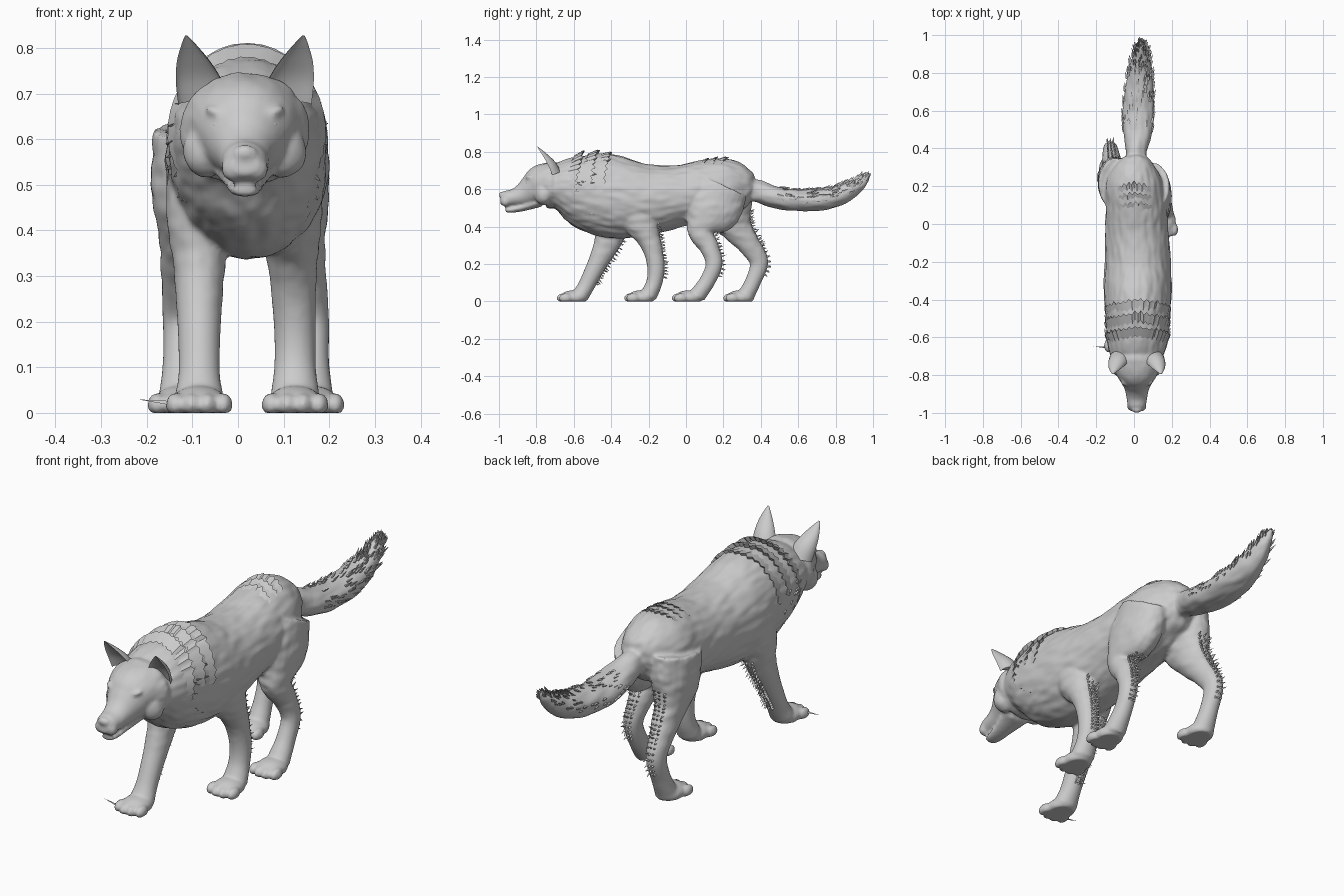
import bpy, bmesh, math, random
from mathutils import Vector, Matrix, noise

random.seed(4)
if "Cube" in bpy.data.objects:
    bpy.data.objects.remove(bpy.data.objects["Cube"], do_unlink=True)

fur = bpy.data.materials.new("grey_fur")
fur.use_nodes = True
GREY = (0.6, 0.6, 0.6, 1)
fur.diffuse_color = GREY
fur.node_tree.nodes["Principled BSDF"].inputs["Base Color"].default_value = GREY
X = Vector((1, 0, 0))
CX = 0.015  # centre line of the head


def finish(bm, name, angle=50):
    bmesh.ops.recalc_face_normals(bm, faces=bm.faces)
    mesh = bpy.data.meshes.new(name)
    bm.to_mesh(mesh)
    bm.free()
    mesh.materials.append(fur)
    obj = bpy.data.objects.new(name, mesh)
    bpy.context.collection.objects.link(obj)
    smooth(obj, angle)
    return obj


def smooth(obj, angle):
    bpy.ops.object.select_all(action="DESELECT")
    obj.select_set(True)
    bpy.context.view_layer.objects.active = obj
    bpy.ops.object.shade_smooth_by_angle(angle=math.radians(angle))


def sections(keys, steps=6):
    """Smooth (x, y, z, half width, half depth) keys; return centre, depth axis, w, d."""
    k = [Vector(v) for v in keys]
    k = [k[0] * 2 - k[1]] + k + [k[-1] * 2 - k[-2]]
    pts = []
    for a, b, c, d in zip(k, k[1:], k[2:], k[3:]):
        for i in range(steps):
            t = i / steps
            pts.append(0.5 * (2 * b + (c - a) * t + (2 * a - 5 * b + 4 * c - d) * t ** 2
                              + (3 * b - a - 3 * c + d) * t ** 3))
    pts.append(k[-2])
    out = []
    for i, p in enumerate(pts):
        step = pts[min(i + 1, len(pts) - 1)] - pts[max(i - 1, 0)]
        axis = Vector((0, step[1], step[2])).normalized().cross(X)
        out.append((Vector(p[:3]), axis, max(p[3], 0.002), max(p[4], 0.002)))
    return out


def loft(bm, secs, sides=24, cup=None):
    rings = []
    for c, axis, w, d in secs:
        ring = []
        for j in range(sides):
            a = math.tau * j / sides
            s = math.sin(a)
            if cup and s < 0:
                s = -s * cup
            p = c + X * w * math.cos(a) + axis * d * s
            p.z = max(p.z, 0)
            ring.append(bm.verts.new(p))
        rings.append(ring)
    for r, q in zip(rings, rings[1:]):
        for j in range(sides):
            n = (j + 1) % sides
            bm.faces.new((r[j], r[n], q[n], q[j]))
    bm.faces.new(rings[0])
    bm.faces.new(rings[-1])


def blob(bm, centre, size, tilt=0):
    m = Matrix.Translation(centre) @ Matrix.Rotation(tilt, 4, "Y") @ Matrix.Diagonal((*size, 1))
    made = bmesh.ops.create_uvsphere(bm, u_segments=20, v_segments=12, radius=1, matrix=m)
    for v in made["verts"]:
        v.co.z = max(v.co.z, 0)


def spike(bm, base, direction, length, radius):
    d = direction.normalized()
    u = d.orthogonal().normalized()
    v = d.cross(u)
    foot = [bm.verts.new(base + radius * (u * math.cos(a) + v * math.sin(a)))
            for a in (0, math.tau / 3, math.tau * 2 / 3)]
    tip = bm.verts.new(base + d * length)
    for i in range(3):
        bm.faces.new((foot[i], foot[(i + 1) % 3], tip))
    bm.faces.new(foot)


# Torso, head, jaw and tail profiles
torso = sections([
    (.01, .36, .60, .05, .06), (0, .32, .605, .10, .11), (0, .22, .61, .15, .155),
    (.01, .1, .59, .16, .165), (.015, -.03, .565, .168, .165), (.02, -.2, .545, .175, .19),
    (.02, -.33, .55, .18, .215), (.02, -.44, .57, .175, .222), (.02, -.54, .59, .17, .203),
    (.018, -.63, .61, .16, .163), (.016, -.7, .615, .138, .12), (CX, -.75, .61, .1, .08)])
head = sections([
    (CX, -.67, .625, .12, .115), (CX, -.72, .622, .143, .125), (CX, -.77, .62, .122, .112),
    (CX, -.82, .594, .092, .09), (CX, -.87, .57, .066, .065), (CX, -.92, .555, .055, .047),
    (CX, -.965, .55, .047, .042), (CX, -.99, .553, .03, .03)])
jaw = sections([(CX, -.78, .535, .07, .03), (CX, -.87, .505, .045, .022),
                (CX, -.93, .49, .036, .016), (CX, -.965, .488, .024, .012)])
tail = sections([
    (.01, .3, .6, .06, .06), (.012, .38, .59, .055, .06), (.02, .47, .56, .075, .058),
    (.022, .6, .54, .082, .058), (.03, .75, .55, .073, .058), (.036, .86, .585, .053, .05),
    (.04, .94, .64, .03, .03), (.04, .985, .685, .006, .006)])

# Legs: x at top and bottom, paw front, then (y, z, half depth) down the leg
LEGS = {
    "left_front": (.11, .125, -.33, [(-.3, .58, .12), (-.25, .44, .1), (-.205, .35, .067),
                   (-.175, .27, .052), (-.16, .18, .047), (-.17, .1, .043), (-.2, .03, .045)]),
    "right_front": (-.085, -.085, -.69, [(-.36, .56, .12), (-.39, .43, .1), (-.415, .33, .075),
                    (-.46, .23, .056), (-.5, .15, .048), (-.535, .08, .044), (-.565, .03, .045)]),
    "left_hind": (.1, .16, -.075, [(.2, .62, .14), (.14, .49, .15), (.08, .38, .075),
                  (.125, .29, .052), (.15, .2, .045), (.115, .11, .042), (.06, .03, .045)]),
    "right_hind": (-.1, -.125, .2, [(.21, .62, .14), (.23, .49, .13), (.275, .39, .085),
                   (.34, .3, .06), (.39, .21, .05), (.36, .11, .042), (.32, .03, .045)]),
}
WIDTHS = {"front": (.07, .072, .058, .05, .046, .046, .055),
          "hind": (.085, .085, .062, .05, .04, .04, .05)}

# Fuse the body parts into one skin
bm = bmesh.new()
for part in (torso, head, jaw, tail):
    loft(bm, part)
leg_sections = {}
for name, (x0, x1, front, path) in LEGS.items():
    widths = WIDTHS[name.split("_")[1]]
    keys = [(x0 + (x1 - x0) * min(1, i / 4), *p[:2], w, p[2])
            for i, (p, w) in enumerate(zip(path, widths))]
    leg_sections[name] = sections(keys)
    loft(bm, leg_sections[name])
    # Paw pad and toes
    blob(bm, (x1, front + .09, .02), (.062, .075, .04))
    for t in (-1.5, -.5, .5, 1.5):
        blob(bm, (x1 + t * .035, front + .028 + .012 * abs(t), .017), (.021, .036, .027))
for side in (-1, 1):
    blob(bm, (CX + side * .05, -.835, .652), (.04, .025, .014), side * -.45)  # brow
    blob(bm, (CX + side * .085, -.76, .575), (.05, .05, .06))                 # cheek
    blob(bm, (CX + side * .024, -.965, .535), (.028, .026, .028))             # lip
blob(bm, (CX, -.983, .57), (.028, .017, .018))
body = finish(bm, "body")
remesh = body.modifiers.new("fuse", "REMESH")
remesh.mode = "VOXEL"
remesh.voxel_size = 0.0075
relax = body.modifiers.new("relax", "SMOOTH")
relax.iterations = 4
mesh = bpy.data.meshes.new_from_object(body.evaluated_get(bpy.context.evaluated_depsgraph_get()))
body.modifiers.clear()
body.data = mesh

# Soft fur relief on the coat, fading on the face and lower legs
normals = [v.normal.copy() for v in mesh.vertices]
for v, n in zip(mesh.vertices, normals):
    fade = min(1, max(0, (v.co.y + .85) * 8)) * min(1, max(0, (v.co.z - .2) * 5))
    v.co += n * fade * .004 * noise.noise(Vector((v.co.x * 35, v.co.y * 14, v.co.z * 30)))
    v.co.z = max(v.co.z, 0)
if not mesh.materials:
    mesh.materials.append(fur)
smooth(body, 60)

# Ears: cupped shells
for side, label in ((-1, "right"), (1, "left")):
    bm = bmesh.new()
    keys = [(.088, -.715, .675, .058, .05), (.1, -.735, .725, .051, .042),
            (.113, -.76, .77, .036, .026), (.124, -.785, .81, .014, .01), (.128, -.795, .826, .003, .003)]
    loft(bm, sections([(CX + side * k[0], *k[1:]) for k in keys]), cup=.45)
    finish(bm, label + "_ear")

# Slanted eyes
for side, label in ((-1, "right"), (1, "left")):
    bm = bmesh.new()
    blob(bm, (CX + side * .054, -.848, .627), (.018, .014, .008), side * -.4)
    finish(bm, label + "_eye")


def coat_point(y, angle, lift):
    """Point on the torso at y, with angle measured from the spine."""
    for p, q in zip(torso, torso[1:]):
        if q[0].y <= y <= p[0].y:
            t = (p[0].y - y) / (p[0].y - q[0].y)
            c = p[0].lerp(q[0], t)
            w, h = p[2] + (q[2] - p[2]) * t + lift, p[3] + (q[3] - p[3]) * t + lift
            return Vector((c.x + w * math.sin(angle), y, c.z + h * math.cos(angle)))


def fringe(name, y, arc, lift, length=.05):
    """Overlapping layer of fur with a ragged back edge."""
    bm = bmesh.new()
    count = int(arc * 24)
    rows = []
    for i in range(count + 1):
        a = arc * (2 * i / count - 1)
        edge = y - .03 * abs(a) + (random.uniform(.008, .02) if i % 2 else 0)
        rise = lift * math.cos(a / arc * 1.4)
        rows.append([bm.verts.new(coat_point(edge - length, a, -.004)),
                     bm.verts.new(coat_point(edge, a, rise)),
                     bm.verts.new(coat_point(edge - .012, a, -.006))])
    for r, q in zip(rows, rows[1:]):
        for j in (0, 1):
            bm.faces.new((r[j], r[j + 1], q[j + 1], q[j]))
    finish(bm, name, 40)


# Neck mane and rump layers
for i, (y, arc) in enumerate(((-.55, 2), (-.475, 1.5), (-.405, 1.5))):
    fringe("mane_layer_%d" % (i + 1), y, arc, .016)
for i, y in enumerate((.11, .16, .21)):
    fringe("rump_layer_%d" % (i + 1), y, .6, .009, .04)

# Ruff tufts along the sides of the neck
bm = bmesh.new()
for i in range(30):
    a = random.choice((-1, 1)) * random.uniform(1, 2.3)
    base = coat_point(random.uniform(-.62, -.5), a, -.004)
    out = Vector((math.sin(a), 1.6, math.cos(a) - .3))
    spike(bm, base, out, .03, .007)
finish(bm, "neck_tufts", 20)

# Ragged hair on the backs of the legs
for name, secs in leg_sections.items():
    bm = bmesh.new()
    for c, axis, w, d in secs[9:28]:
        for k in (-.35, 0, .35):
            back = -axis
            base = c + back * d * .93 + X * w * k
            spike(bm, base, back + Vector((k * .5, 0, random.uniform(-.6, .2))),
                  random.uniform(.014, .03), .006)
    finish(bm, name + "_leg_hair", 20)

# Pointed locks on the tail
bm = bmesh.new()
for (c, axis, w, d), nxt in zip(tail[13:], tail[14:]):
    along = (nxt[0] - c).normalized()
    for k in range(6):
        a = random.uniform(-.3, math.pi + .3)
        out = X * math.cos(a) - axis * math.sin(a)
        base = c + X * w * .96 * math.cos(a) - axis * d * .96 * math.sin(a)
        spike(bm, base, along + out * .35, random.uniform(.025, .045) * min(1, w / .03), .008)
finish(bm, "tail_locks", 20)

# Dewclaw on the leading paw
bm = bmesh.new()
spike(bm, Vector((-.14, -.655, .02)), Vector((-1, .1, .12)), .08, .006)
finish(bm, "dewclaw")
